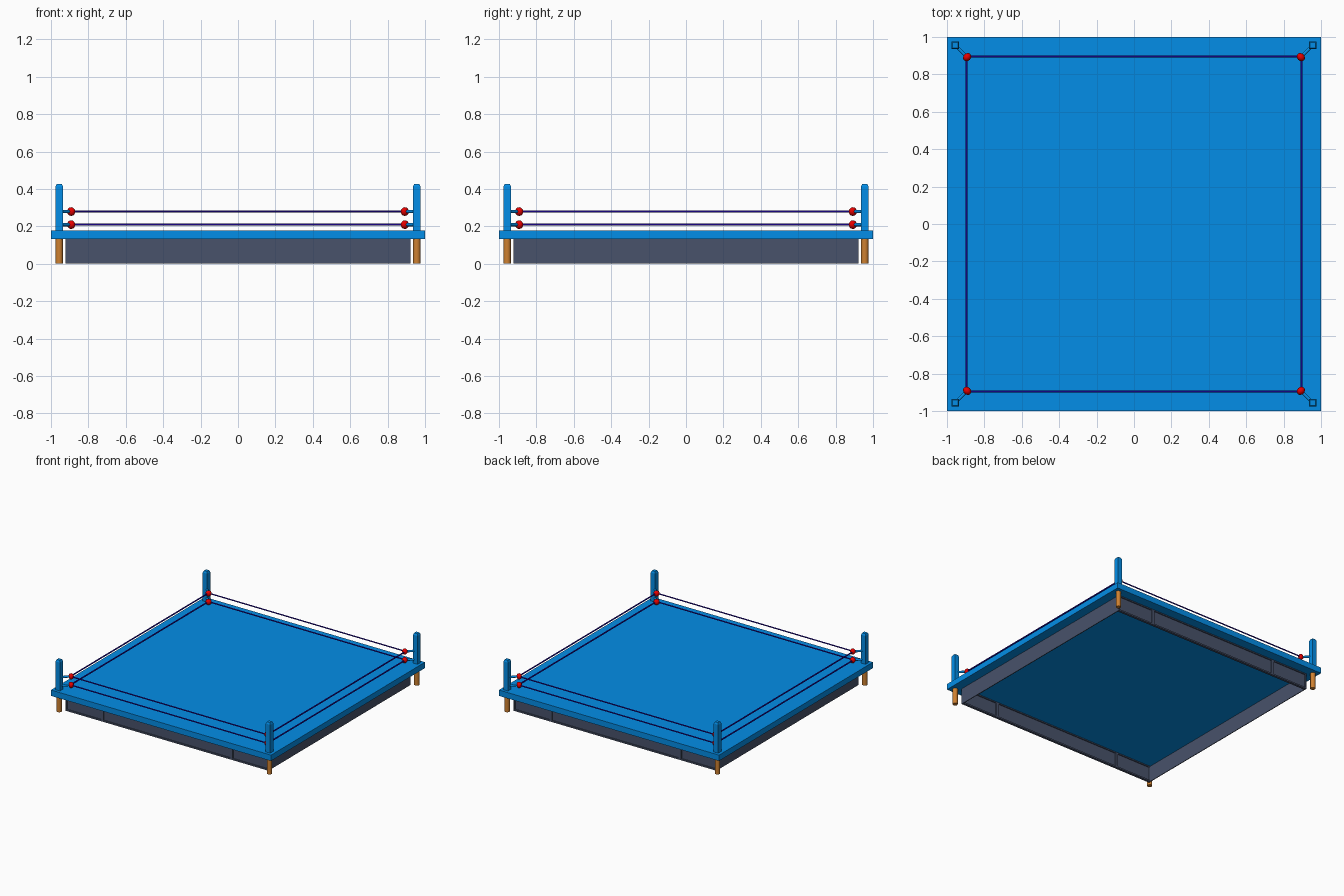
import bpy, math
from mathutils import Vector

if "Cube" in bpy.data.objects:
    bpy.data.objects.remove(bpy.data.objects["Cube"])


def material(name, rgb):
    m = bpy.data.materials.new(name)
    m.diffuse_color = (*rgb, 1)
    m.use_nodes = True
    m.node_tree.nodes["Principled BSDF"].inputs["Base Color"].default_value = m.diffuse_color
    return m


CANVAS = material("canvas blue", (0.001, 0.3, 0.9))
SKIRT = material("slate grey", (0.065, 0.085, 0.145))
WOOD = material("orange brown", (0.62, 0.22, 0.03))
RED = material("red", (0.8, 0.0, 0.0))
ROPE = material("navy", (0.015, 0.002, 0.4))


def box(name, lo, hi, mat):
    lo, hi = Vector(lo), Vector(hi)
    bpy.ops.mesh.primitive_cube_add(size=1, location=(lo + hi) / 2)
    o = bpy.context.object
    o.name = name
    o.scale = hi - lo
    bpy.ops.object.transform_apply(location=False, rotation=False, scale=True)
    o.data.materials.append(mat)
    return o


def rod(name, a, b, r, mat, sides=12):
    """Cylinder between two points."""
    a, b = Vector(a), Vector(b)
    d = b - a
    bpy.ops.mesh.primitive_cylinder_add(vertices=sides, radius=r, depth=d.length,
                                        location=(a + b) / 2,
                                        rotation=d.to_track_quat('Z', 'Y').to_euler())
    o = bpy.context.object
    o.name = name
    o.data.materials.append(mat)
    bpy.ops.object.shade_smooth_by_angle(angle=math.radians(50))
    return o


# Platform
BASE = 0.131
box("platform", (-1, -1, BASE), (1, 1, 0.179), CANVAS)

# Skirt: plain sides, framed panels recessed on both faces at front and back
S = 0.922
for sx, side in ((-1, "left"), (1, "right")):
    x0, x1 = sorted((sx * S, sx * (S - 0.006)))
    box(side + "_skirt", (x0, -S, 0), (x1, S, BASE), SKIRT)
for sy, side in ((-1, "front"), (1, "back")):
    def strip(part, x0, x1, z0, z1, inset):
        y0, y1 = sorted((sy * (S - inset), sy * (S - 0.02 + inset)))
        box(f"{side}_skirt_{part}", (x0, y0, z0), (x1, y1, z1), SKIRT)
    strip("panel", -S + 0.006, S - 0.006, 0.004, BASE, 0.008)
    strip("bottom_rail", -S, S, 0, 0.012, 0)
    strip("top_rail", -S, S, 0.122, BASE, 0)
    for x in (-0.917, -0.59, 0.585, 0.917):
        w = 0.005 if abs(x) > 0.8 else 0.012
        strip("stile", x - w, x + w, 0.012, 0.122, 0)

# Corners: leg, post with chamfered cap, arms and red turnbuckle pads
C, R, H = 0.956, 0.896, 0.0205
LEVELS = (0.209, 0.279)
for sx in (-1, 1):
    for sy in (-1, 1):
        x, y = sx * C, sy * C
        rod("leg", (x, y, 0), (x, y, BASE), 0.0195, WOOD, 16)
        box("post", (x - H, y - H, 0.179), (x + H, y + H, 0.412), CANVAS)
        bpy.ops.mesh.primitive_cone_add(vertices=4, radius1=H * 1.414,
                                        radius2=0.014 * 1.414, depth=0.014,
                                        location=(x, y, 0.419),
                                        rotation=(0, 0, math.pi / 4))
        cap = bpy.context.object
        cap.name = "post_cap"
        cap.data.materials.append(CANVAS)
        for z in LEVELS:
            def at(d):
                return (sx * d, sy * d, z)
            rod("turnbuckle_arm", at(C - 0.012), at(R), 0.009, CANVAS, 8)
            axis = Vector((sx, sy, 0)).to_track_quat('Z', 'Y').to_euler()
            bpy.ops.mesh.primitive_uv_sphere_add(segments=16, ring_count=8, radius=0.0235,
                                                 location=at(R - 0.004), rotation=axis)
            pad = bpy.context.object
            pad.name = "turnbuckle_pad"
            pad.scale.z = 0.85
            pad.data.materials.append(RED)
            bpy.ops.object.shade_smooth()

# Ropes
for z in LEVELS:
    for s in (-1, 1):
        rod("side_rope", (s * R, -R, z), (s * R, R, z), 0.0055, ROPE, 8)
        rod("cross_rope", (-R, s * R, z), (R, s * R, z), 0.005, ROPE, 8)
